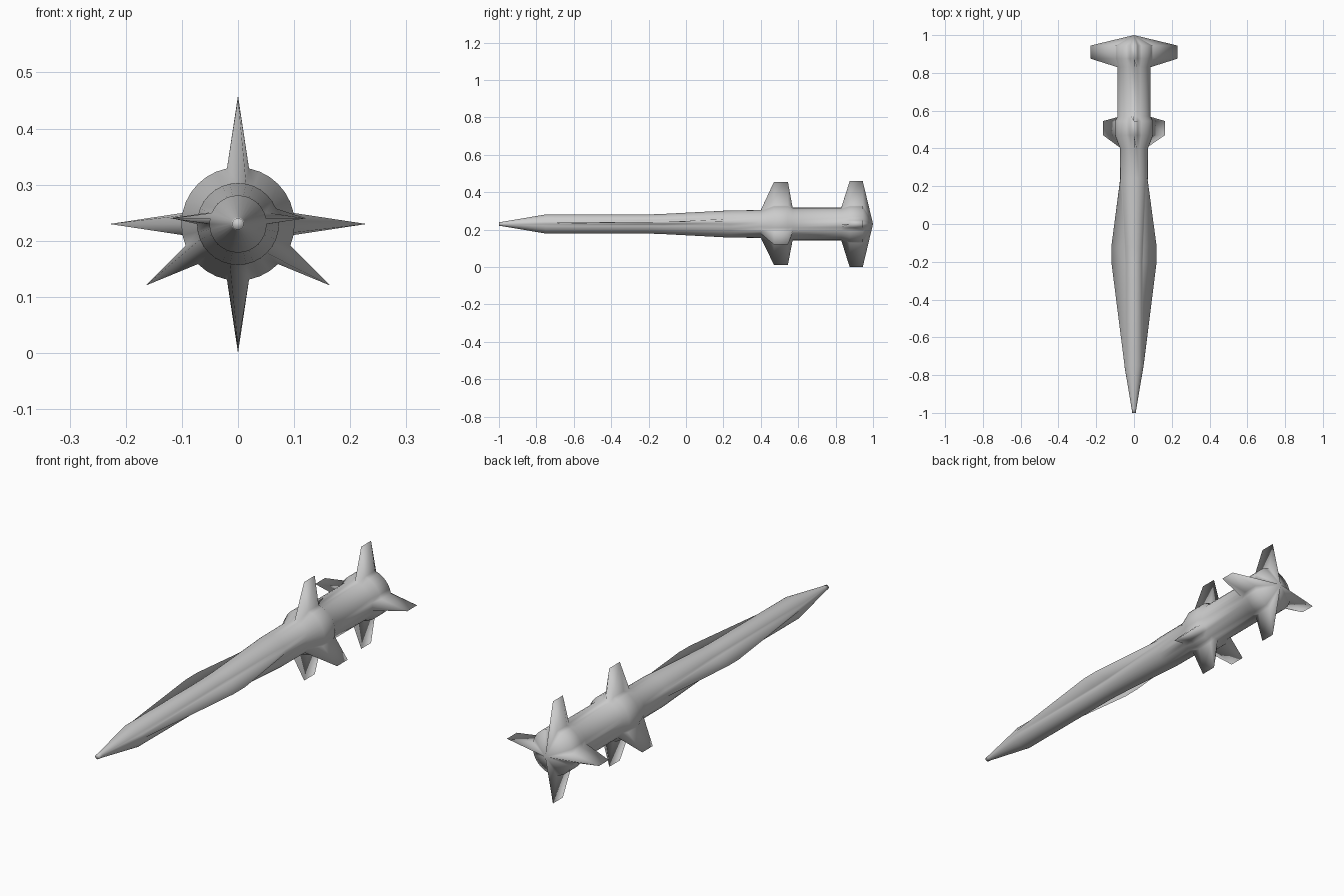
import bpy, bmesh, math

if "Cube" in bpy.data.objects:
    bpy.data.objects.remove(bpy.data.objects["Cube"])

N = 32          # sides of the hull
CZ = 0.23       # height of the hull axis

# Fins are hull vertices pulled outward: {vertex index: radius}, index 0 = +x, 8 = top
TAIL = {0: 0.229, 8: 0.229, 16: 0.229, 24: 0.23}
MID = {8: 0.225, 24: 0.218, 29: 0.197, 19: 0.197}
STRAKE = {1: 0.12, 15: 0.12}

# Stations from nose to tail: y, hull radius, pulled vertices
STATIONS = [
    (-1.00, 0.010, {}),
    (-0.98, 0.012, {}),
    (-0.75, 0.051, {}),
    (-0.20, 0.051, STRAKE),
    (-0.12, 0.054, STRAKE),
    (0.24, 0.073, {}),
    (0.40, 0.074, {}),
    (0.47, 0.101, MID),
    (0.545, 0.101, MID),
    (0.57, 0.087, {}),
    (0.83, 0.087, {}),
    (0.875, 0.101, TAIL),
    (0.945, 0.101, TAIL),
]


def ring(bm, y, r, pulled):
    verts = []
    for i in range(N):
        a = 2 * math.pi * i / N
        x, z = r * math.cos(a), r * math.sin(a)
        if i in pulled:
            if pulled is STRAKE:        # side strakes go straight outward
                x = math.copysign(pulled[i], x)
            else:
                x, z = pulled[i] * math.cos(a), pulled[i] * math.sin(a)
        verts.append(bm.verts.new((x, y, CZ + z)))
    return verts


# Hull with strakes, mid fins and tail fins in one skin
bm = bmesh.new()
rings = [ring(bm, *s) for s in STATIONS]
for a, b in zip(rings, rings[1:]):
    for i in range(N):
        j = (i + 1) % N
        bm.faces.new((a[i], a[j], b[j], b[i]))

# Nose cap and pointed tail
bm.faces.new(rings[0])
tip = bm.verts.new((0, 1.0, CZ))
for i in range(N):
    bm.faces.new((rings[-1][i], rings[-1][(i + 1) % N], tip))

bmesh.ops.recalc_face_normals(bm, faces=bm.faces[:])
for f in bm.faces:
    f.smooth = True
mesh = bpy.data.meshes.new("missile_hull")
bm.to_mesh(mesh)
bm.free()
hull = bpy.data.objects.new("missile_hull", mesh)
bpy.context.collection.objects.link(hull)
